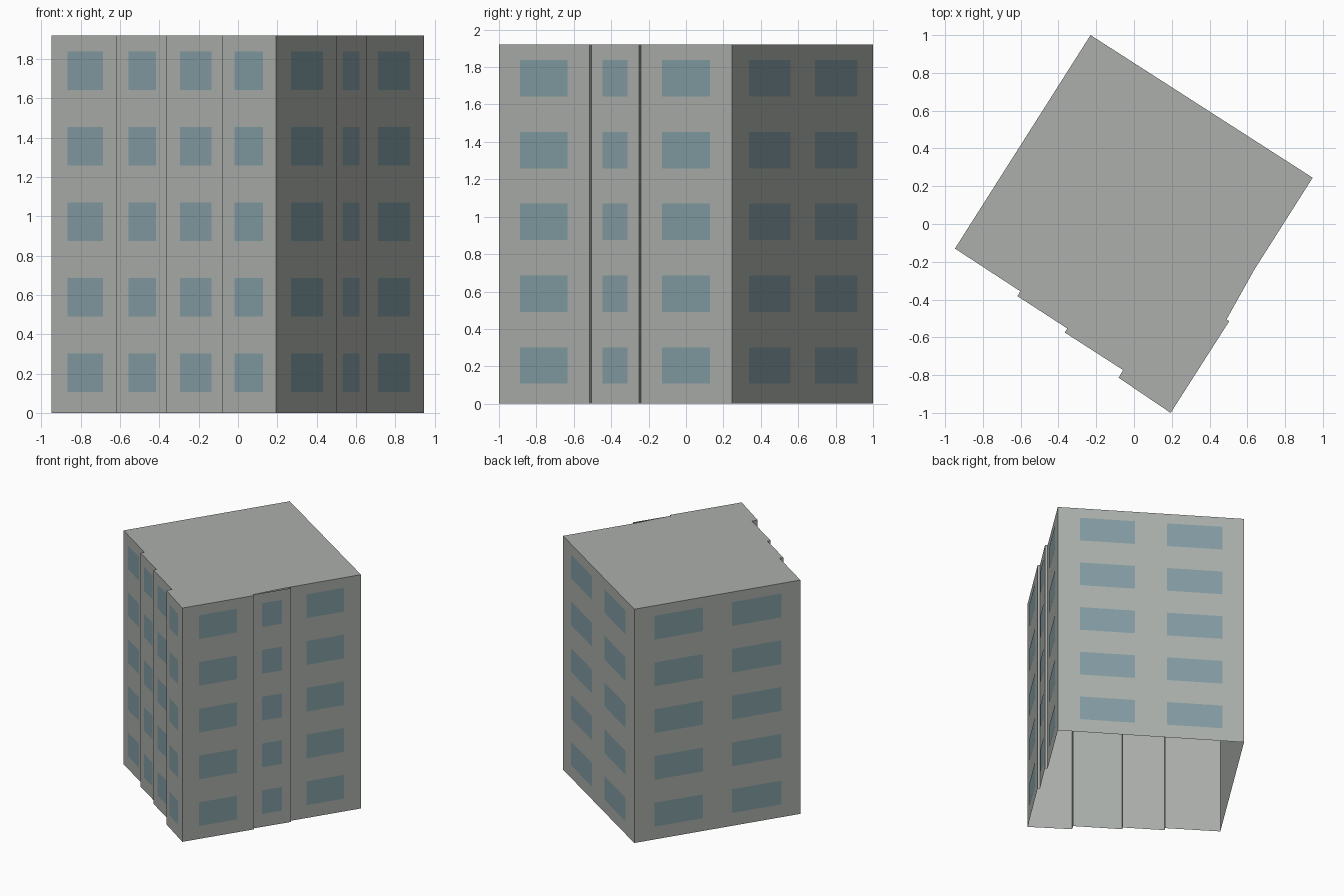
import bpy, bmesh
from mathutils import Vector

HEIGHT, FLOORS = 1.92, 5
SILL, HEAD = 0.107, 0.302      # window bottom and top within one floor
PROUD = 0.003                  # how far the panes stand off the wall

cube = bpy.data.objects.get("Cube")
if cube:
    bpy.data.objects.remove(cube)


def material(name, colour):
    mat = bpy.data.materials.new(name)
    mat.use_nodes = True
    mat.diffuse_color = colour
    bsdf = mat.node_tree.nodes["Principled BSDF"]
    bsdf.inputs["Base Color"].default_value = colour
    bsdf.inputs["Roughness"].default_value = 0.9
    return mat


def finish(bm, name, mat):
    mesh = bpy.data.meshes.new(name)
    bm.to_mesh(mesh)
    bm.free()
    mesh.materials.append(mat)
    obj = bpy.data.objects.new(name, mesh)
    bpy.context.collection.objects.link(obj)
    return obj


concrete = material("grey concrete", (0.41, 0.43, 0.405, 1))
glass = material("blue grey glass", (0.225, 0.335, 0.365, 1))

# Window columns as fractions along the wall that starts at each corner
ONE = [(0.235, 0.76)]
TWO = [(0.12, 0.413), (0.587, 0.885)]
STEP = []

# Footprint corners, anticlockwise, each with the windows of its next wall
footprint = [
    ((-0.948, -0.13), ONE), ((-0.602, -0.356), STEP),
    ((-0.617, -0.382), ONE), ((-0.353, -0.553), STEP),
    ((-0.367, -0.574), ONE), ((-0.058, -0.773), STEP),
    ((-0.081, -0.814), ONE), ((0.194, -1.0), ONE),
    ((0.504, -0.515), STEP), ((0.490, -0.505), ONE),
    ((0.655, -0.25), STEP), ((0.638, -0.24), ONE),
    ((0.946, 0.245), TWO), ((-0.23, 1.0), TWO),
]
SHORT_ROOF_CORNER = 10         # the roof cuts straight past this corner

# Outer walls and roof, open underneath
bm = bmesh.new()
low = [bm.verts.new((x, y, 0)) for (x, y), _ in footprint]
high = [bm.verts.new((x, y, HEIGHT)) for (x, y), _ in footprint]
for i in range(len(footprint)):
    j = (i + 1) % len(footprint)
    bm.faces.new((low[i], low[j], high[j], high[i]))
bm.faces.new([v for i, v in enumerate(high) if i != SHORT_ROOF_CORNER])
finish(bm, "building_shell", concrete)

# Window panes, repeated on every floor
bm = bmesh.new()
for i, (corner, columns) in enumerate(footprint):
    a = Vector((*corner, 0))
    b = Vector((*footprint[(i + 1) % len(footprint)][0], 0))
    along = b - a
    out = along.cross(Vector((0, 0, 1))).normalized() * PROUD
    for start, end in columns:
        p, q = a + along * start + out, a + along * end + out
        for floor in range(FLOORS):
            base = floor * HEIGHT / FLOORS
            lo, hi = Vector((0, 0, base + SILL)), Vector((0, 0, base + HEAD))
            bm.faces.new([bm.verts.new(v) for v in (p + lo, q + lo, q + hi, p + hi)])
finish(bm, "window_panes", glass)
